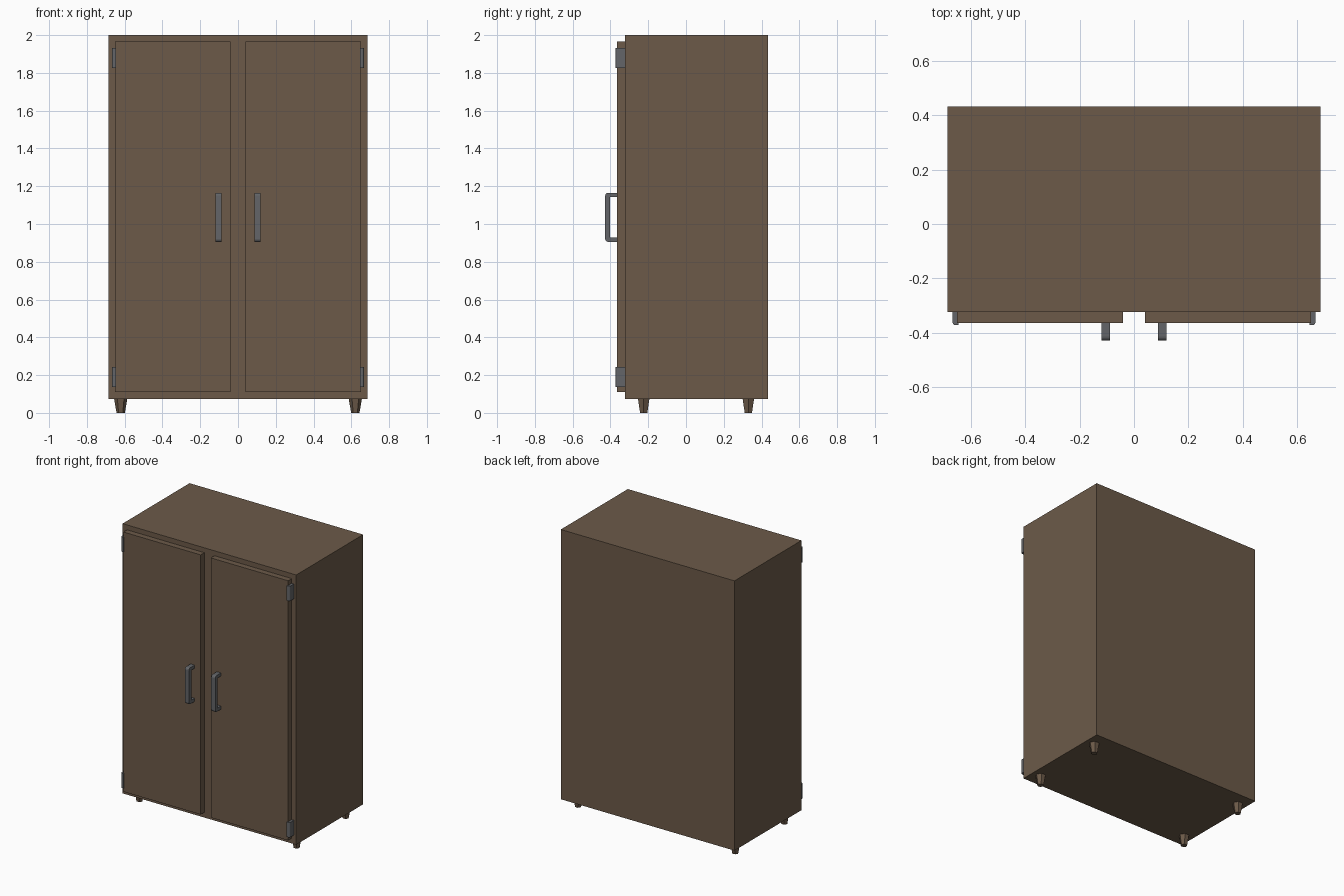
import bpy, bmesh, math
from mathutils import Vector

if "Cube" in bpy.data.objects:
    bpy.data.objects.remove(bpy.data.objects["Cube"])


def material(name, rgb):
    m = bpy.data.materials.new(name)
    m.diffuse_color = (*rgb, 1)
    m.use_nodes = True
    m.node_tree.nodes["Principled BSDF"].inputs["Base Color"].default_value = m.diffuse_color
    return m


BROWN = material("brown paint", (0.150, 0.102, 0.066))
GREY = material("grey metal", (0.125, 0.130, 0.138))


def finish(bm, name, mat):
    bmesh.ops.recalc_face_normals(bm, faces=bm.faces)
    me = bpy.data.meshes.new(name)
    bm.to_mesh(me)
    bm.free()
    me.materials.append(mat)
    ob = bpy.data.objects.new(name, me)
    bpy.context.collection.objects.link(ob)
    return ob


def box(name, lo, hi, mat):
    bm = bmesh.new()
    bmesh.ops.create_cube(bm, size=1)
    for v in bm.verts:
        v.co = Vector([lo[i] + (v.co[i] + 0.5) * (hi[i] - lo[i]) for i in range(3)])
    return finish(bm, name, mat)


def prism(name, points, offset, mat):
    """Extrude a closed outline along an offset vector."""
    bm = bmesh.new()
    face = bm.faces.new([bm.verts.new(p) for p in points])
    ext = bmesh.ops.extrude_face_region(bm, geom=[face])
    verts = [g for g in ext["geom"] if isinstance(g, bmesh.types.BMVert)]
    bmesh.ops.translate(bm, verts=verts, vec=offset)
    return finish(bm, name, mat)


def arc(cx, cy, r, a0, a1, n=3):
    return [(cx + r * math.cos(math.radians(a0 + (a1 - a0) * i / n)),
             cy + r * math.sin(math.radians(a0 + (a1 - a0) * i / n))) for i in range(n + 1)]


# Cabinet body
box("cabinet_body", (-0.686, -0.323, 0.073), (0.686, 0.433, 2.0), BROWN)

for s, side in ((-1, "left"), (1, "right")):
    # Door
    xs = sorted((s * 0.040, s * 0.651))
    box(side + "_door", (xs[0], -0.364, 0.11), (xs[1], -0.32, 1.965), BROWN)

    # Handle: C-shaped outline with rounded outer corners
    outline = [(-0.36, 0.905)] + arc(-0.413, 0.920, 0.015, 270, 180) \
        + arc(-0.413, 1.150, 0.015, 180, 90) + [(-0.36, 1.165), (-0.36, 1.142),
        (-0.402, 1.142), (-0.402, 0.928), (-0.36, 0.928)]
    prism(side + "_handle", [(s * 0.104 - 0.016, y, z) for y, z in outline],
          (0.032, 0, 0), GREY)

    # Hinges wrapping the outer door edge
    for z, level in ((0.137, "lower"), (1.825, "upper")):
        outline = [(0.668, -0.32)] + arc(0.656, -0.360, 0.012, 0, -90) \
            + [(0.645, -0.372), (0.645, -0.32)]
        prism(f"{side}_{level}_hinge", [(s * x, y, z) for x, y in outline],
              (0, 0, 0.106), GREY)

    # Tapered six-sided feet
    for y, end in ((-0.224, "front"), (0.330, "back")):
        bm = bmesh.new()
        bmesh.ops.create_cone(bm, cap_ends=True, segments=6,
                              radius1=0.022, radius2=0.035, depth=0.075)
        for v in bm.verts:
            # points of the hexagon lie along x
            a = math.atan2(v.co.y, v.co.x)
            a = round(a / (math.pi / 3) - 0.25) * math.pi / 3
            r = v.co.xy.length
            v.co = (s * 0.621 + r * math.cos(a), y + r * math.sin(a), v.co.z + 0.0375)
        finish(bm, f"{side}_{end}_foot", BROWN)
